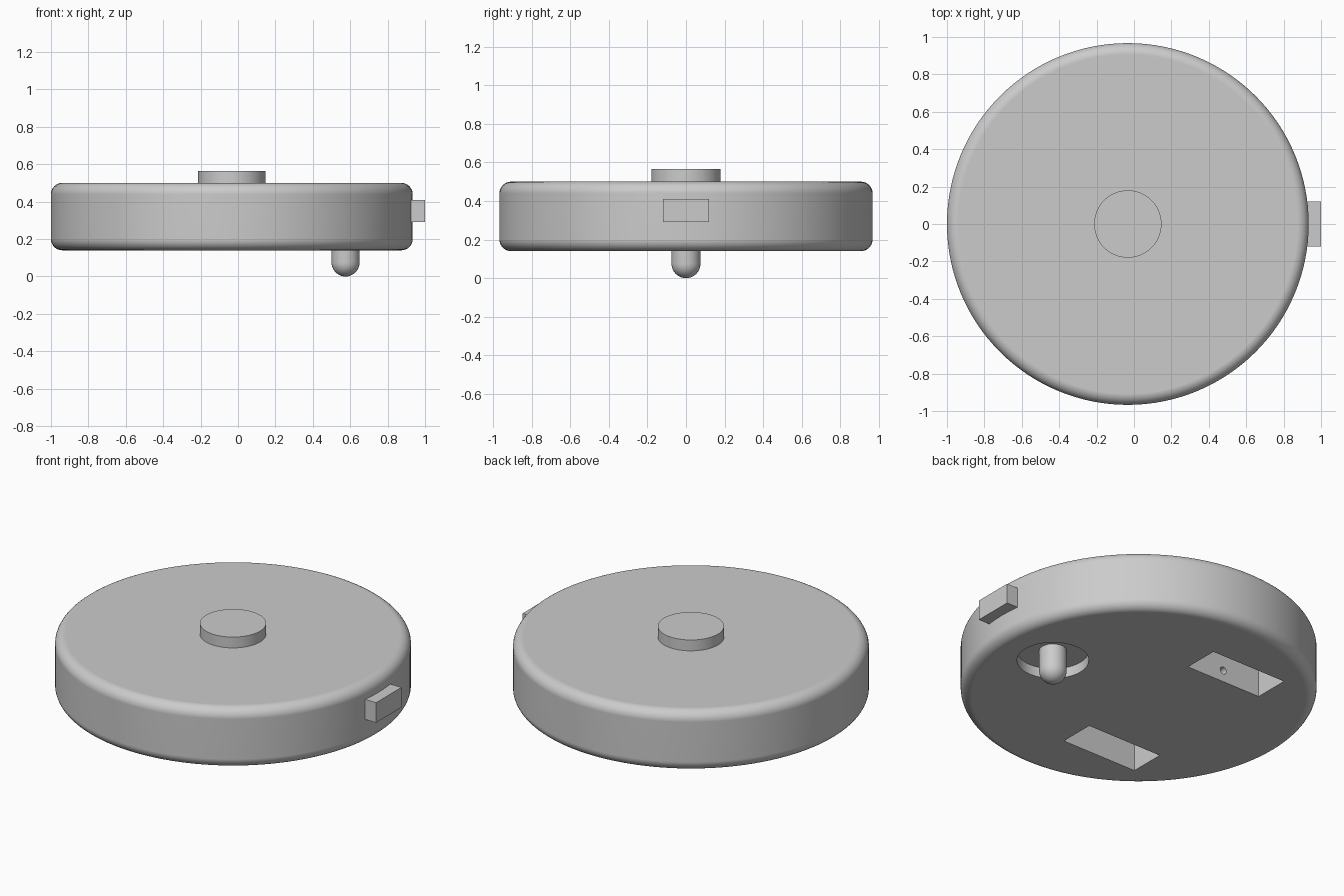
import bpy
import math

if "Cube" in bpy.data.objects:
    bpy.data.objects.remove(bpy.data.objects["Cube"], do_unlink=True)

CX = -0.033        # body axis
R = 0.967          # body radius
BASE, TOP = 0.14, 0.50

grey = bpy.data.materials.new("light grey")
grey.use_nodes = True
grey.diffuse_color = (0.6, 0.6, 0.6, 1)
grey.node_tree.nodes["Principled BSDF"].inputs["Base Color"].default_value = (0.6, 0.6, 0.6, 1)


def finish(name):
    ob = bpy.context.active_object
    ob.name = ob.data.name = name
    ob.data.materials.clear()
    ob.data.materials.append(grey)
    return ob


def cylinder(name, x, y, z0, z1, radius, sides):
    bpy.ops.mesh.primitive_cylinder_add(
        vertices=sides, radius=radius, depth=z1 - z0, location=(x, y, (z0 + z1) / 2))
    return finish(name)


def box(name, lo, hi):
    mid = [(a + b) / 2 for a, b in zip(lo, hi)]
    bpy.ops.mesh.primitive_cube_add(size=1, location=mid)
    ob = finish(name)
    ob.scale = [b - a for a, b in zip(lo, hi)]
    bpy.ops.object.transform_apply(location=False, rotation=False, scale=True)
    return ob


def select(ob):
    bpy.ops.object.select_all(action='DESELECT')
    ob.select_set(True)
    bpy.context.view_layer.objects.active = ob


def smooth(ob):
    select(ob)
    bpy.ops.object.shade_smooth_by_angle(angle=math.radians(35))


def cut(ob, cutter):
    mod = ob.modifiers.new("cut", 'BOOLEAN')
    mod.operation = 'DIFFERENCE'
    mod.solver = 'EXACT'
    mod.object = cutter
    select(ob)
    bpy.ops.object.modifier_apply(modifier=mod.name)
    bpy.data.objects.remove(cutter, do_unlink=True)


# Round body with softened rims
body = cylinder("body", CX, 0, BASE, TOP, R, 128)
bevel = body.modifiers.new("rim", 'BEVEL')
bevel.width = 0.06
bevel.segments = 8
bevel.limit_method = 'ANGLE'
bevel.angle_limit = math.radians(40)
select(body)
bpy.ops.object.modifier_apply(modifier=bevel.name)

# Wheel wells with an axle hole in each inner wall
for side in (-1, 1):
    ys = sorted((side * 0.418, side * 0.632))
    cut(body, box("well_cutter", (CX - 0.5, ys[0], 0.05), (CX, ys[1], 0.41)))
    axle = cylinder("axle_cutter", CX - 0.25, side * 0.42, 0.16, 0.26, 0.022, 24)
    axle.rotation_euler.x = math.radians(90)
    bpy.context.view_layer.update()
    cut(body, axle)

# Round recess for the caster
CASTER_X = 0.575
cut(body, cylinder("caster_cutter", CASTER_X, 0, 0.05, 0.20, 0.195, 64))

smooth(body)
weighted = body.modifiers.new("flat caps", 'WEIGHTED_NORMAL')
weighted.keep_sharp = True

# Caster peg with a domed tip
bpy.ops.mesh.primitive_uv_sphere_add(
    segments=48, ring_count=24, radius=0.075, location=(CASTER_X, 0, 0.075))
caster = finish("caster_peg")
for v in caster.data.vertices:
    if v.co.z > 0.001:
        v.co.z = 0.14
        # straighten the first ring above the equator into the shaft wall
        d = math.hypot(v.co.x, v.co.y)
        if d > 0.074:
            v.co.x *= 0.075 / d
            v.co.y *= 0.075 / d
smooth(caster)

# Top button
button = cylinder("top_button", CX, 0, TOP - 0.02, 0.565, 0.18, 64)
smooth(button)

# Side sensor block
box("sensor_block", (0.88, -0.12, 0.29), (1.0, 0.12, 0.41))
